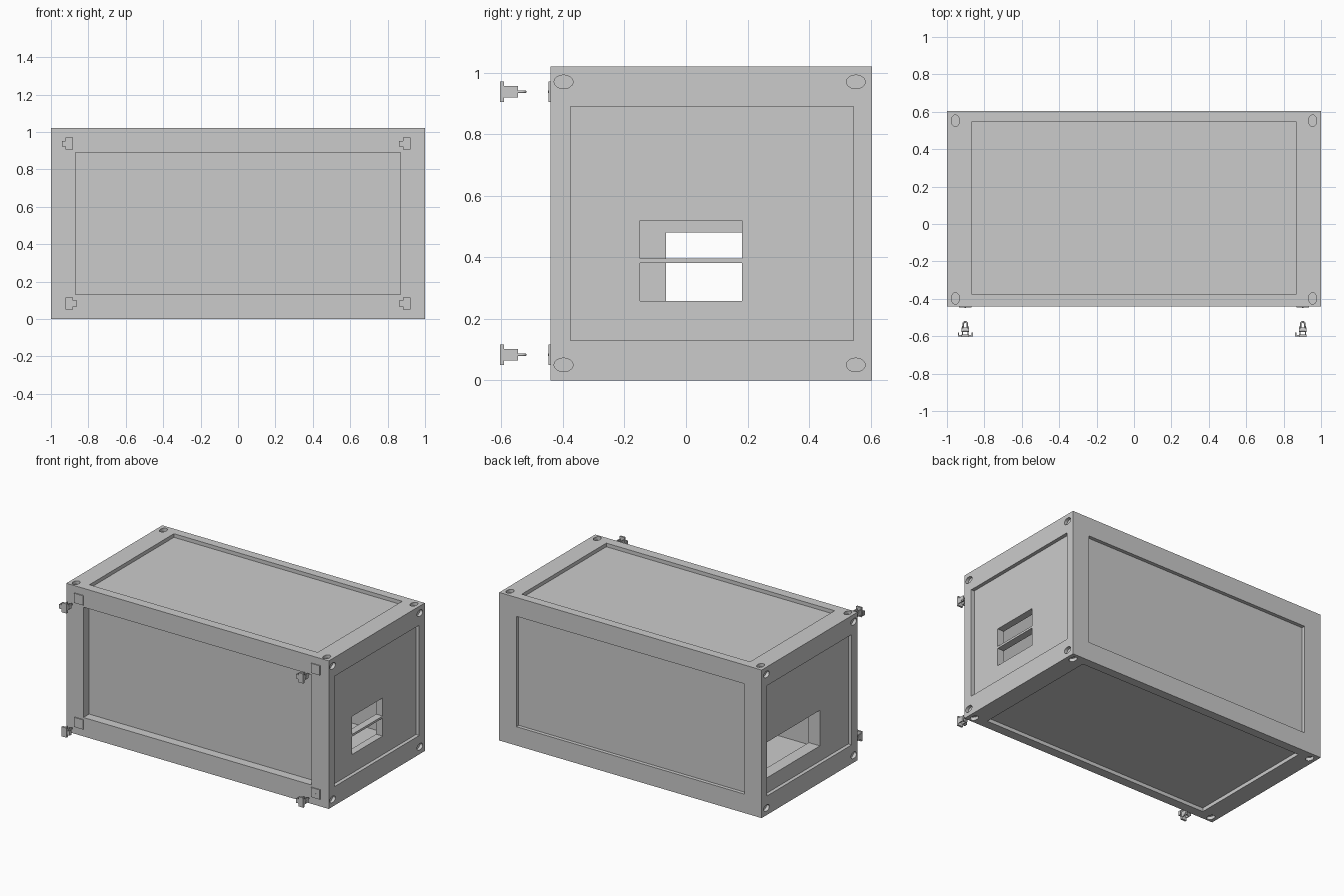
import bpy, bmesh, math
from mathutils import Matrix, Vector

if "Cube" in bpy.data.objects:
    bpy.data.objects.remove(bpy.data.objects["Cube"])


def box(bm, x0, x1, y0, y1, z0, z1):
    m = (Matrix.Translation(((x0 + x1) / 2, (y0 + y1) / 2, (z0 + z1) / 2))
         @ Matrix.Diagonal((x1 - x0, y1 - y0, z1 - z0, 1)))
    bmesh.ops.create_cube(bm, size=1, matrix=m)


def rod(bm, center, axis, radius, length, scale=(1, 1, 1), sides=24):
    turn = Vector((0, 0, 1)).rotation_difference(Vector(axis)).to_matrix().to_4x4()
    m = Matrix.Translation(center) @ Matrix.Diagonal((*scale, 1)) @ turn
    bmesh.ops.create_cone(bm, cap_ends=True, segments=sides, radius1=radius,
                          radius2=radius, depth=length, matrix=m)


def make(name, bm):
    bmesh.ops.recalc_face_normals(bm, faces=bm.faces)
    mesh = bpy.data.meshes.new(name)
    bm.to_mesh(mesh)
    bm.free()
    ob = bpy.data.objects.new(name, mesh)
    bpy.context.collection.objects.link(ob)
    return ob


def cut(target, bm):
    cutter = make("cutter", bm)
    cutter.hide_render = True
    mod = target.modifiers.new("cut", 'BOOLEAN')
    mod.operation, mod.solver, mod.object = 'DIFFERENCE', 'EXACT', cutter
    bpy.context.view_layer.objects.active = target
    bpy.ops.object.modifier_apply(modifier=mod.name)
    bpy.data.objects.remove(cutter)


# Main container block
X, Y0, Y1, H = 1.0, -0.44, 0.605, 1.02
bm = bmesh.new()
box(bm, -X, X, Y0, Y1, 0, H)
body = make("container_body", bm)

# Recessed panels on all six faces, and oval corner pockets on sides, top, bottom
px, py0, py1, pz0, pz1 = 0.87, -0.375, 0.545, 0.13, 0.89
d, front_d, e = 0.025, 0.065, 0.1
bm = bmesh.new()
box(bm, -px, px, Y0 - e, Y0 + front_d - 0.003, pz0, pz1)
box(bm, -px, px, Y1 - d, Y1 + e, pz0, pz1)
for lo, hi in ((-X - e, -X + d), (X - d, X + e)):
    box(bm, lo, hi, py0, py1, pz0, pz1)
for lo, hi in ((-e, d), (H - d, H + e)):
    box(bm, -px, px, py0, py1, lo, hi)
for y in (-0.398, 0.552):
    for sx in (-1, 1):
        for z in (0.05, 0.97):
            rod(bm, (sx * X, y, z), (1, 0, 0), 0.022, 0.044, (1, 1.4, 1))
        for z in (0, H):
            rod(bm, (sx * 0.955, y, z), (0, 0, 1), 0.022, 0.044, (1, 1.4, 1))
cut(body, bm)

# Hollow interior
bm = bmesh.new()
box(bm, -0.89, 0.925, -0.33, 0.56, 0.07, 0.95)
cut(body, bm)

# Two slots on the right, one wide opening on the left
bm = bmesh.new()
box(bm, 0.9, 1.1, -0.15, 0.182, 0.258, 0.381)
box(bm, 0.9, 1.1, -0.15, 0.182, 0.396, 0.52)
box(bm, -1.1, -0.86, -0.065, 0.54, 0.235, 0.48)
cut(body, bm)


def mount_plate(name, cx, cz):
    bm = bmesh.new()
    box(bm, cx - 0.034, cx + 0.034, -0.447, Y0 + 0.002, cz - 0.033, cz + 0.033)
    rod(bm, (cx, -0.447, cz), (0, 1, 0), 0.004, 0.004, sides=12)
    make(name, bm)


def latch(name, cx, cz, side):
    # Base plate with a side tab, two cheeks and a cross pin
    bm = bmesh.new()
    box(bm, cx - 0.019, cx + 0.019, -0.605, -0.592, cz - 0.033, cz + 0.033)
    a, b = sorted((cx + side * 0.017, cx + side * 0.040))
    box(bm, a, b, -0.601, -0.593, cz - 0.015, cz + 0.015)
    a, b = sorted((cx + side * 0.034, cx + side * 0.040))
    box(bm, a, b, -0.594, -0.580, cz - 0.015, cz + 0.015)
    for s in (-1, 1):
        c = cx + s * 0.014
        box(bm, c - 0.003, c + 0.003, -0.593, -0.546, cz - 0.018, cz + 0.018)
    rod(bm, (cx, -0.566, cz), (1, 0, 0), 0.012, 0.038)
    make(name + "_bracket", bm)

    # Swinging loop
    curve = bpy.data.curves.new(name + "_loop", 'CURVE')
    curve.dimensions = '3D'
    curve.bevel_depth, curve.bevel_resolution = 0.0045, 2
    pts = [(0.011 * math.cos(t), -0.534 + 0.011 * math.sin(t))
           for t in [math.pi * i / 10 for i in range(11)]]
    pts = [(0.011, -0.566)] + pts + [(-0.011, -0.566)]
    sp = curve.splines.new('POLY')
    sp.points.add(len(pts) - 1)
    for p, (x, y) in zip(sp.points, pts):
        p.co = (cx + x, y, cz, 1)
    sp.use_cyclic_u = True
    bpy.context.collection.objects.link(bpy.data.objects.new(name + "_loop", curve))


# Four front corner latches and the plates behind them
for label, sx, cz, side in (("upper_left", -1, 0.938, -1), ("upper_right", 1, 0.938, -1),
                            ("lower_left", -1, 0.083, 1), ("lower_right", 1, 0.083, -1)):
    mount_plate("mount_plate_" + label, sx * 0.902, cz)
    latch("latch_" + label, sx * 0.902, cz, side)
